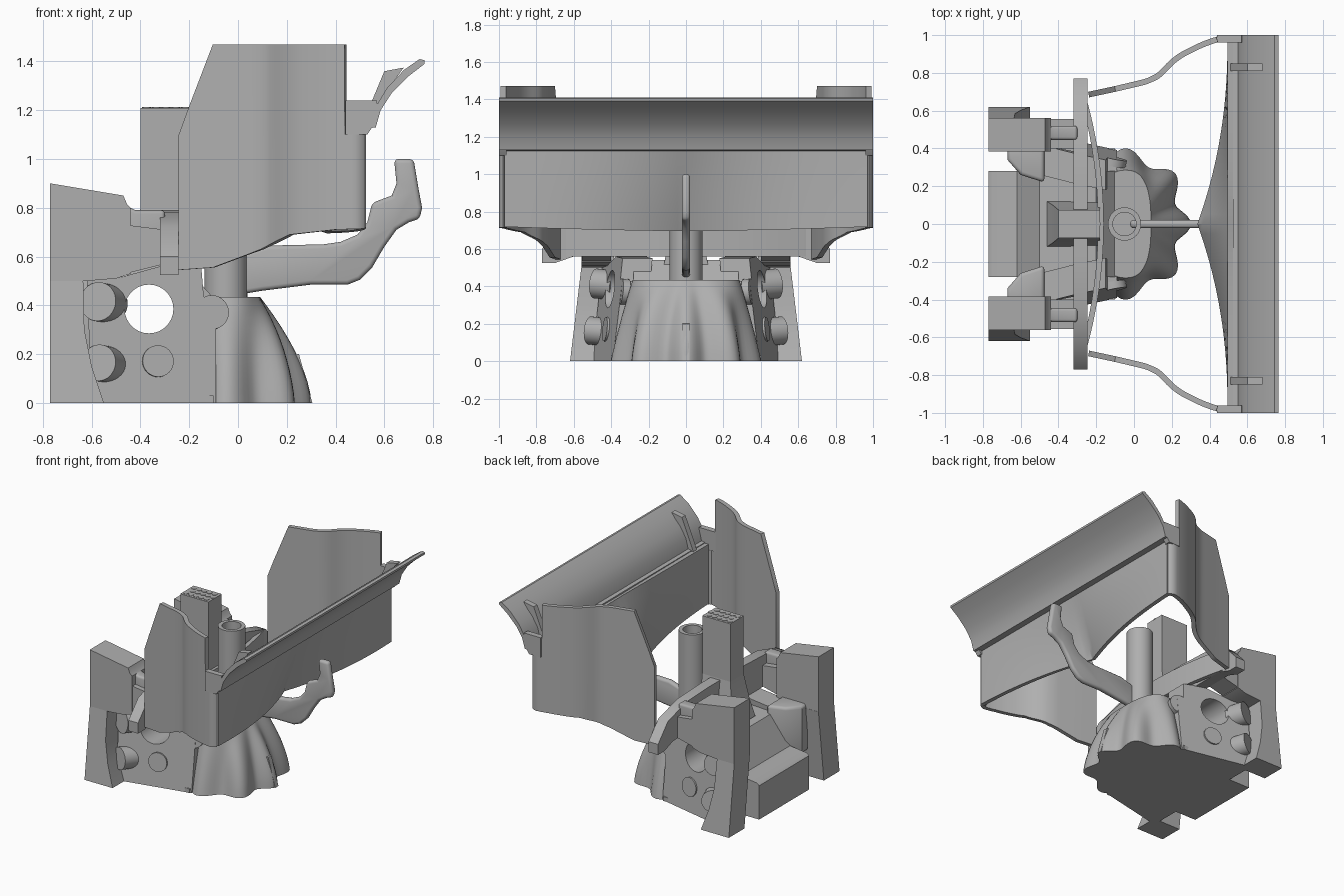
import bpy, bmesh, math
from mathutils import Vector, Matrix

old = bpy.data.objects.get("Cube")
if old:
    bpy.data.objects.remove(old, do_unlink=True)

grey = bpy.data.materials.new("plain_grey")
grey.use_nodes = True
GREY = (0.43, 0.43, 0.43, 1)
grey.diffuse_color = GREY
grey.node_tree.nodes["Principled BSDF"].inputs["Base Color"].default_value = GREY


def finish(bm, name, mirror=False, thick=0, bevel=0):
    """Turn a bmesh into a shaded object, optionally thickened, bevelled and mirrored over y."""
    bmesh.ops.recalc_face_normals(bm, faces=bm.faces)
    mesh = bpy.data.meshes.new(name)
    bm.to_mesh(mesh)
    bm.free()
    mesh.materials.append(grey)
    ob = bpy.data.objects.new(name, mesh)
    bpy.context.collection.objects.link(ob)
    bpy.ops.object.select_all(action='DESELECT')
    ob.select_set(True)
    bpy.context.view_layer.objects.active = ob
    if thick:
        sol = ob.modifiers.new("Thickness", 'SOLIDIFY')
        sol.thickness, sol.offset = thick, 0
        bpy.ops.object.modifier_apply(modifier=sol.name)
    if bevel:
        bev = ob.modifiers.new("Rounding", 'BEVEL')
        bev.width, bev.segments, bev.angle_limit = bevel, 3, math.radians(50)
        bpy.ops.object.modifier_apply(modifier=bev.name)
    bpy.ops.object.shade_smooth_by_angle(angle=math.radians(32))
    if mirror:
        mir = ob.modifiers.new("Mirror", 'MIRROR')
        mir.use_axis = (False, True, False)
        mir.use_mirror_merge = False
    return ob


def extrude(name, pts, axis, a, b, lean=0, splay=0, **kw):
    """Extrude a flat profile from a to b; lean and splay shear it outwards in y."""
    place = {'x': lambda p, d: (d, p[0], p[1]),
             'y': lambda p, d: (p[0], d, p[1]),
             'z': lambda p, d: (p[0], p[1], d)}[axis]
    bm = bmesh.new()
    lo = [bm.verts.new(place(p, a)) for p in pts]
    hi = [bm.verts.new(place(p, b)) for p in pts]
    bm.faces.new(lo)
    bm.faces.new(hi)
    n = len(pts)
    for i in range(n):
        j = (i + 1) % n
        bm.faces.new((lo[i], lo[j], hi[j], hi[i]))
    for v in bm.verts:
        v.co.y += lean * (0.5 - v.co.z) - splay * (v.co.x + .4)
    return finish(bm, name, **kw)


def loft(name, rows, closed=False, caps=False, **kw):
    """Skin a list of point rows."""
    bm = bmesh.new()
    grid = [[bm.verts.new(p) for p in row] for row in rows]
    n = len(rows[0])
    for r, s in zip(grid, grid[1:]):
        for i in range(n if closed else n - 1):
            j = (i + 1) % n
            bm.faces.new((r[i], r[j], s[j], s[i]))
    if caps:
        bm.faces.new(grid[0])
        bm.faces.new(grid[-1])
    return finish(bm, name, **kw)


def cylinder(name, centre, direction, radius, depth, **kw):
    bm = bmesh.new()
    turn = Vector(direction).to_track_quat('Z', 'Y').to_matrix().to_4x4()
    bmesh.ops.create_cone(bm, cap_ends=True, segments=32, radius1=radius, radius2=radius,
                          depth=depth, matrix=Matrix.Translation(centre) @ turn)
    return finish(bm, name, **kw)


def rect(x0, x1, y0, y1):
    return [(x0, y0), (x1, y0), (x1, y1), (x0, y1)]


def lerp(table, x):
    for (x0, v0), (x1, v1) in zip(table, table[1:]):
        if x <= x1:
            return v0 + (v1 - v0) * (x - x0) / (x1 - x0)
    return table[-1][1]


# Curved side panels with a rounded rear corner
plan = [(-.24, .685), (-.1, .715), (.07, .755), (.14, .79), (.19, .85), (.25, .895),
        (.35, .945), (.43, .975), (.48, .985), (.505, .975), (.52, .95)]
top = [(-.24, 1.1), (-.2, 1.21), (-.1, 1.47), (.44, 1.47), (.442, 1.1), (.52, 1.1)]
low = [(-.24, .545), (-.1, .555), (.1, .63), (.22, .69), (.4, .71), (.52, .715)]
stations = sorted([-.24 + i * .02 for i in range(38)] + [.442, .51])
panel = []
for x in stations:
    y = sum(lerp(plan, x + d) for d in (-.02, 0, .02)) / 3 if -.2 < x < .46 else lerp(plan, x)
    panel.append([(x, y, lerp(low, x)), (x, y, lerp(top, x))])
loft("side_panel", panel, mirror=True, thick=.03)

# Rear wing: wall pinched inwards at the bottom centre
wall = []
for i in range(41):
    y = -.97 + 1.94 * i / 40
    pinch = .16 * max(0, 1 - abs(y) / .97) ** 2.2
    foot = .7 + .02 * y * y
    wall.append([(.51 - pinch * (1 - t / 6), y, foot + (1.14 - foot) * t / 6) for t in range(7)])
loft("wing_wall", wall, thick=.03)
extrude("wing_flap", [(.525, 1.125), (.565, 1.13), (.585, 1.2), (.63, 1.27), (.7, 1.34),
                      (.765, 1.39), (.765, 1.405), (.745, 1.41), (.68, 1.365), (.61, 1.29),
                      (.568, 1.22), (.55, 1.15), (.525, 1.145)], 'y', -1, 1)
extrude("flap_bracket", [(.51, 1.14), (.55, 1.24), (.6, 1.36), (.68, 1.375), (.61, 1.28),
                         (.57, 1.2), (.55, 1.14)], 'y', .81, .85, mirror=True)
extrude("wing_end_tab", [(.44, 1.1), (.44, 1.24), (.57, 1.24), (.575, 1.18), (.55, 1.13),
                         (.53, 1.1)], 'y', .96, 1, mirror=True)

# Hooked arm on the centre line
extrude("hook_arm", [(-.02, .44), (.1, .46), (.3, .485), (.45, .485), (.5, .505), (.55, .555),
                     (.6, .64), (.65, .71), (.7, .74), (.745, .755), (.755, .8), (.74, .88),
                     (.72, 1), (.64, 1), (.65, .9), (.63, .85), (.55, .82), (.53, .74), (.49, .69),
                     (.42, .66), (.35, .65), (.12, .645), (-.02, .6)], 'y', -.022, .022, bevel=.018)

# Hollow round pipe
tube = []
for r, z in [(.088, .4), (.088, 1.05), (.062, 1.05), (.062, .5)]:
    tube.append([(-.05 + r * math.cos(k * math.tau / 32), r * math.sin(k * math.tau / 32), z)
                 for k in range(32)])
loft("round_pipe", tube, closed=True, caps=True)

# Square stack with a honeycomb cap and a flared foot
extrude("square_stack", rect(-.4, -.18, -.075, .075), 'z', .5, 1.21)
loft("stack_foot", [[(x, y, z) for x, y in rect(x0, -.18, -w, w)]
                    for x0, w, z in [(-.46, .12, .5), (-.43, .1, .62), (-.4, .075, .8)]],
     closed=True, caps=True)
for i in range(5):
    for j in range(3):
        cylinder("stack_cell", (-.375 + i * .04 + .02 * (j % 2), (j - 1) * .045, 1.21),
                 (0, 0, 1), .018, .006)

# Cross beam with chamfered ends and a bowed brace
half = [(.6, .56), (.7, .525), (.77, .525), (.77, .6), (.66, .72), (.45, .78), (.2, .79)]
extrude("cross_beam", half + [(-y, z) for y, z in reversed(half)], 'x', -.32, -.245)
bow = [(-.25 + .09 * (1 - (k / 10) ** 2), .066 * k) for k in range(-10, 11)]
extrude("bowed_brace", bow + [(x - .03, y) for x, y in reversed(bow)], 'z', .56, .72)

# Fluted skirt below the round pipe
skirt = []
for k in range(11):
    t = k / 10
    f = 1 - t ** 1.6
    ring = []
    for i in range(96):
        a = math.tau * i / 96
        c, s = math.cos(a), math.sin(a)
        w, h = .135 + .175 * f, .285 + .08 * (1 - t)
        n = 2.6 - .5 * f
        r = (abs(c / w) ** n + abs(s / h) ** n) ** (-1 / n)
        r += .036 * f * math.cos(8 * a)
        ring.append((-.045 + r * c, r * s, .435 * t))
    skirt.append(ring)
loft("fluted_skirt", skirt, closed=True, caps=True)
extrude("skirt_fin", [(.1, 0), (.305, 0), (.25, .2), (.1, .22)], 'y', -.018, .018)

# Tail block, side webs and the floor joining them
tail = extrude("tail_block", [(-.77, 0), (-.77, .24), (-.75, .255), (-.62, .27), (-.5, .48),
                              (-.2, .54), (-.1, .43), (-.1, 0)], 'y', -.28, .28)
web = extrude("side_web", [(-.6, 0), (-.62, .5), (-.5, .51), (-.32, .56), (-.15, .55), (-.14, .43),
                           (-.09, .43), (-.09, 0)], 'y', .24, .4, mirror=True, lean=.12, splay=.22)
extrude("floor", rect(-.6, -.1, -.4, .4), 'z', 0, .03)

# Through hole in the tail and the webs
drill = cylinder("hole_cutter", (-.365, 0, .385), (0, 1, 0), .1, 3)
for ob in (tail, web):
    cut = ob.modifiers.new("Hole", 'BOOLEAN')
    cut.object, cut.solver = drill, 'EXACT'
    bpy.ops.object.select_all(action='DESELECT')
    ob.select_set(True)
    bpy.context.view_layer.objects.active = ob
    for m in [m.name for m in ob.modifiers]:
        bpy.ops.object.modifier_apply(modifier=m)
    bpy.ops.object.shade_smooth_by_angle(angle=math.radians(32))
bpy.data.objects.remove(drill, do_unlink=True)

# Gussets between tail and fenders
extrude("tail_gusset", [(-.67, .42), (-.67, .34), (-.6, .26), (-.475, .22), (-.475, .42)],
        'z', .2, .54, mirror=True, bevel=.02)

# Rear fenders: broad shell, forward arm with a rounded ridge, and splayed leg
extrude("fender", [(-.77, .5), (-.77, .9), (-.47, .85), (-.455, .815), (-.44, .8), (-.44, .53),
                   (-.5, .51), (-.62, .5)], 'y', .385, .56, mirror=True)
extrude("fender_arm", [(-.46, .53), (-.46, .73), (-.3, .71), (-.3, .57)],
        'y', .4, .555, mirror=True)
extrude("arm_ridge", [(-.46, .6), (-.46, .81), (-.42, .79), (-.3, .79), (-.3, .6)],
        'y', .445, .52, mirror=True, bevel=.015)
extrude("fender_leg", [(-.77, 0), (-.77, .51), (-.635, .51), (-.63, .3), (-.6, .15), (-.55, 0)],
        'y', .385, .56, mirror=True, lean=.12)

# Round bosses on the flanks
for x, y, z, r, d in [(-.11, .33, .37, .07, .04), (-.33, .42, .17, .065, .03),
                      (-.55, .43, .41, .08, .12), (-.55, .47, .16, .075, .1)]:
    cylinder("side_boss", (x, y, z), (-.45 if x < -.5 else .2, 1, .1), r, d, mirror=True)
